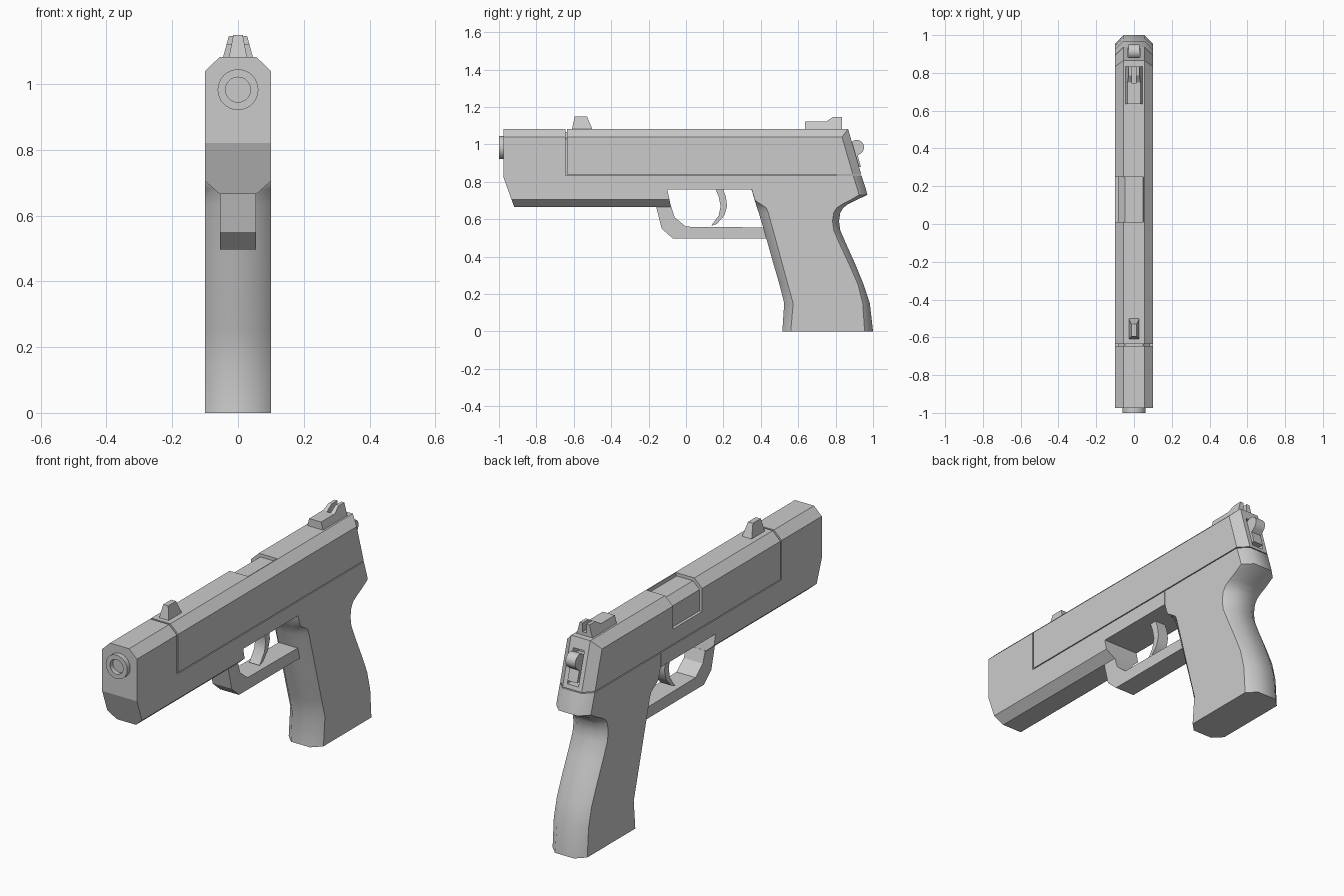
import bpy, bmesh, math
from mathutils import Vector

if "Cube" in bpy.data.objects:
    bpy.data.objects.remove(bpy.data.objects["Cube"])

W, C = 0.1, 0.055   # half width, half width of the flat between chamfers


def loft(name, rings, cuts=()):
    """Skin equal rings of points, cap the ends, then slice with (point, normal) planes."""
    bm = bmesh.new()
    vs = [[bm.verts.new(p) for p in r] for r in rings]
    n = len(vs[0])
    for a, b in zip(vs, vs[1:]):
        for i in range(n):
            bm.faces.new((a[i], a[(i + 1) % n], b[(i + 1) % n], b[i]))
    bm.faces.new(vs[0])
    bm.faces.new(vs[-1])
    for co, no in cuts:
        r = bmesh.ops.bisect_plane(bm, geom=bm.verts[:] + bm.edges[:] + bm.faces[:],
                                   plane_co=co, plane_no=Vector(no).normalized(),
                                   clear_outer=True)
        edges = [e for e in r['geom_cut'] if isinstance(e, bmesh.types.BMEdge)]
        bmesh.ops.contextual_create(bm, geom=edges)
    bmesh.ops.recalc_face_normals(bm, faces=bm.faces[:])
    me = bpy.data.meshes.new(name)
    bm.to_mesh(me)
    bm.free()
    ob = bpy.data.objects.new(name, me)
    bpy.context.collection.objects.link(ob)
    return ob


def along_y(name, pts, y0, y1, cuts=()):
    return loft(name, [[(x, y, z) for x, z in pts] for y in (y0, y1)], cuts)


def across_x(name, pts, h):
    return loft(name, [[(x, y, z) for y, z in pts] for x in (-h, h)])


def mirror(half):
    """Right half of an x,z section, bottom to top, closed with its mirror."""
    return half + [(-x, z) for x, z in reversed(half)]


def box(name, x0, x1, y0, y1, z0, z1):
    return along_y(name, [(x0, z0), (x1, z0), (x1, z1), (x0, z1)], y0, y1)


def cut(ob, cutter):
    m = ob.modifiers.new("cut", 'BOOLEAN')
    m.operation, m.solver, m.object = 'DIFFERENCE', 'EXACT', cutter
    bpy.context.view_layer.objects.active = ob
    bpy.ops.object.modifier_apply(modifier=m.name)
    bpy.data.objects.remove(cutter)


def smooth(ob, deg=40, split_sides=False):
    """Smooth shading with sharp edges by angle, optionally along the flat sides."""
    bm = bmesh.new()
    bm.from_mesh(ob.data)
    for f in bm.faces:
        f.smooth = True
    for e in bm.edges:
        side = split_sides and all(abs(v.co.x) > W - 0.001 for v in e.verts)
        e.smooth = not side and e.calc_face_angle(0) < math.radians(deg)
    bm.to_mesh(ob.data)
    bm.free()


# front block and frame rails
nose = ((0, -0.98, 0.835), (0, -0.165, -0.06))
along_y("front_block", mirror([(C, 0.665), (W, 0.705), (W, 1.04), (C, 1.083)]),
        -0.975, -0.645, [nose])
along_y("frame_nose", mirror([(C, 0.665), (W, 0.705), (W, 0.76)]), -0.645, -0.05,
        [((0, -0.1, 0.76), (0, 0.095, 0.02))])
along_y("frame_rail", mirror([(W, 0.76), (W, 0.835)]), -0.645, 0.35)

# slide with slanted, chamfered rear, side port and hammer slot
rear = [((0, 0.937, 0.84), (0, 1, 0.29))]
rear += [((s * W, 0.892, 0.84), (s, 1, 0.29)) for s in (-1, 1)]
slide = along_y("slide", mirror([(W, 0.84), (W, 1.04), (C, 1.083)]), -0.635, 1.1, rear)
cut(slide, box("port_cutter", -0.2, 0.05, 0.01, 0.25, 0.92, 1.2))
cut(slide, box("slot_cutter", -0.032, 0.032, 0.84, 1.1, 0.86, 1.03))
along_y("inner_barrel_block", mirror([(0.085, 0.80), (0.085, 1.03), (0.047, 1.066)]), -0.7, 0.8)

# grip: height, front middle, front side, back side, back middle
stations = [
    (0.0, 0.515, 0.56, 0.955, 1.0), (0.15, 0.525, 0.573, 0.945, 0.983),
    (0.25, 0.50, 0.545, 0.92, 0.95), (0.36, 0.468, 0.515, 0.872, 0.905),
    (0.46, 0.44, 0.488, 0.825, 0.86), (0.54, 0.418, 0.466, 0.79, 0.825),
    (0.59, 0.402, 0.452, 0.783, 0.818), (0.635, 0.389, 0.44, 0.79, 0.825),
    (0.66, 0.38, 0.43, 0.805, 0.84), (0.68, 0.374, 0.40, 0.835, 0.865),
    (0.70, 0.368, 0.37, 0.875, 0.905), (0.73, 0.359, 0.36, 0.925, 0.97),
    (0.76, 0.35, 0.351, 0.917, 0.962), (0.835, 0.35, 0.351, 0.893, 0.938)]
rings = []
for z, ff, fs, bs, bf in stations:
    rings.append([(x, y, z) for x, y in mirror([(C, ff), (W, fs), (W, bs), (C, bf)])])
smooth(loft("grip", rings), 50, True)

# trigger guard and trigger
across_x("trigger_guard", [(-0.16, 0.67), (-0.13, 0.55), (-0.07, 0.497), (0.44, 0.497),
                           (0.42, 0.556), (0.0, 0.56), (-0.06, 0.61), (-0.08, 0.67)], C)
smooth(across_x("trigger", [(0.155, 0.77), (0.175, 0.72), (0.185, 0.67), (0.175, 0.62),
                            (0.135, 0.565), (0.165, 0.575), (0.205, 0.62), (0.22, 0.67),
                            (0.213, 0.72), (0.195, 0.77)], 0.03))

# muzzle ring with bore
N = 32
profile = [(-0.9, 0.062), (-1.0, 0.062), (-1.0, 0.038), (-0.94, 0.038)]
muzzle = loft("muzzle", [[(r * math.cos(a), y, 0.983 + r * math.sin(a))
                          for a in (2 * math.pi * i / N for i in range(N))]
                         for y, r in profile])
smooth(muzzle)

# sights, narrowing towards the top
front_sight = across_x("front_sight", [(-0.61, 1.08), (-0.595, 1.15), (-0.53, 1.15), (-0.50, 1.08)], 1)
rear_sight = across_x("rear_sight", [(0.635, 1.08), (0.635, 1.122), (0.75, 1.122), (0.785, 1.146),
                                     (0.835, 1.146), (0.835, 1.08)], 1)
for ob, base, top in ((front_sight, 0.028, 0.015), (rear_sight, 0.046, 0.028)):
    for v in ob.data.vertices:
        v.co.x *= base + (top - base) * (v.co.z - 1.08) / 0.066
cut(rear_sight, box("notch_cutter", -0.011, 0.011, 0.745, 0.9, 1.1, 1.2))

# hammer: round spur on a short neck
spur = [(0.913 + 0.039 * math.cos(a), 0.985 + 0.039 * math.sin(a))
        for a in (math.radians(-50 + 20 * i) for i in range(11))]
smooth(across_x("hammer", spur + [(0.84, 1.0), (0.84, 0.88), (0.935, 0.88), (0.918, 0.94)], 0.028))
